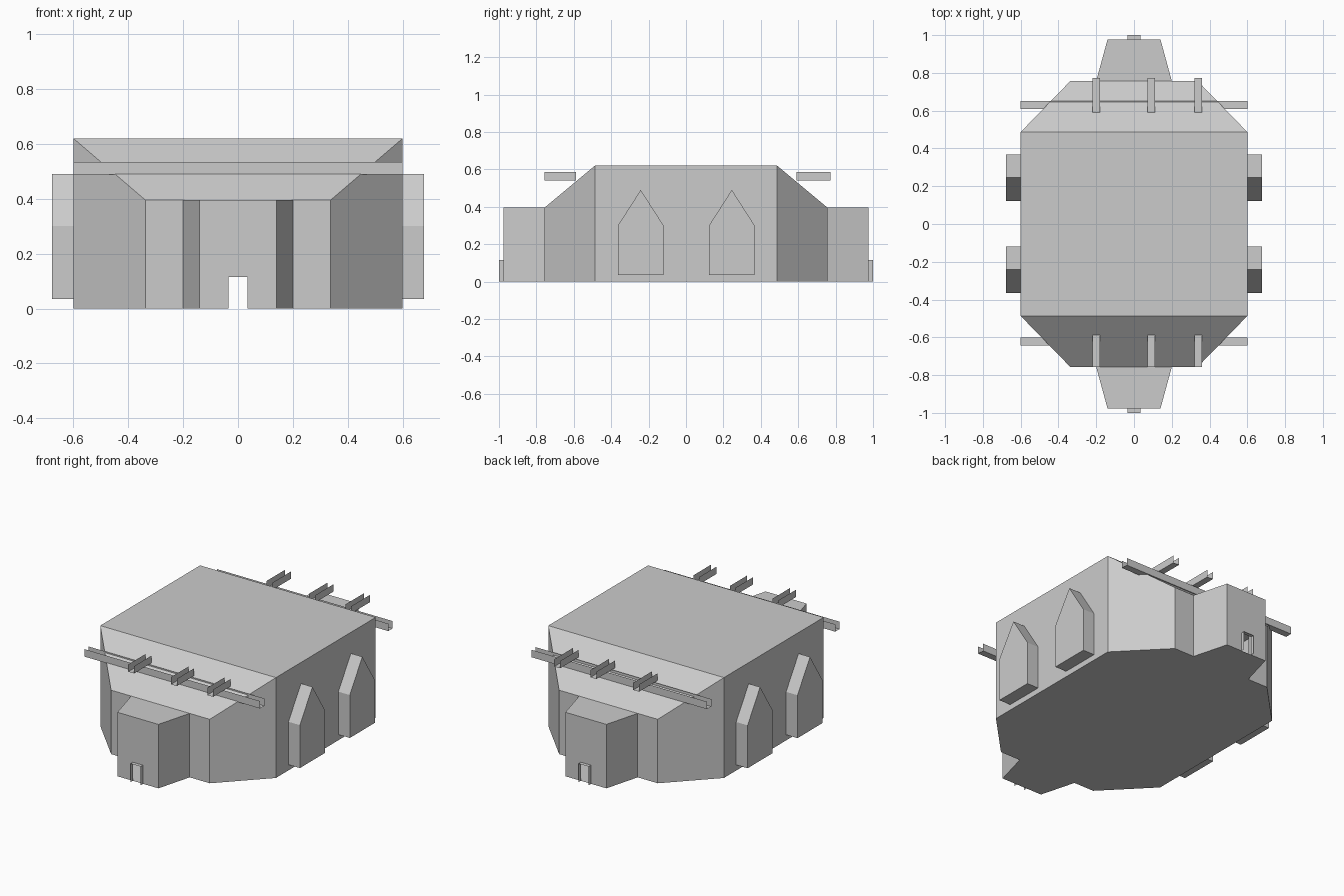
import bpy
import bmesh

cube = bpy.data.objects.get("Cube")
if cube:
    bpy.data.objects.remove(cube, do_unlink=True)

GREY = (0.6, 0.6, 0.6, 1.0)
grey = bpy.data.materials.new("plain grey")
grey.use_nodes = True
grey.diffuse_color = GREY
grey.node_tree.nodes["Principled BSDF"].inputs["Base Color"].default_value = GREY


def make_object(name, polygons, fix_normals=True):
    """Build one flat-shaded object from a list of polygons."""
    bm = bmesh.new()
    for poly in polygons:
        bm.faces.new([bm.verts.new(p) for p in poly])
    bmesh.ops.remove_doubles(bm, verts=bm.verts, dist=0.0001)
    if fix_normals:
        bmesh.ops.recalc_face_normals(bm, faces=bm.faces)
    mesh = bpy.data.meshes.new(name)
    bm.to_mesh(mesh)
    bm.free()
    mesh.materials.append(grey)
    obj = bpy.data.objects.new(name, mesh)
    bpy.context.collection.objects.link(obj)
    return obj


def strip(section, place):
    """Sweep an open section between two ends, leaving the ends open."""
    return [[place(a, 0), place(b, 0), place(b, 1), place(a, 1)]
            for a, b in zip(section, section[1:])]


# Main hall: wall outline of one quarter, with the wall height at each point
HALL_X, HALL_Y, ROOF = 0.6, 0.487, 0.62
END_X, END_Y, EAVE = 0.337, 0.757, 0.395
PORCH_X, PORCH_Y = 0.14, 0.977
DOOR_X, DOOR_Z = 0.035, 0.115
quarter = [(HALL_X, HALL_Y, ROOF), (END_X, END_Y, EAVE),
           (0.2, END_Y, EAVE), (PORCH_X, PORCH_Y, EAVE)]

faces = []
for sy in (-1, 1):
    for sx in (-1, 1):
        for (x1, y1, z1), (x2, y2, z2) in zip(quarter, quarter[1:]):
            faces.append([(sx * x1, sy * y1, 0), (sx * x2, sy * y2, 0),
                          (sx * x2, sy * y2, z2), (sx * x1, sy * y1, z1)])
    # Porch end wall, notched by the doorway
    half = [(DOOR_X, DOOR_Z), (DOOR_X, 0), (PORCH_X, 0), (PORCH_X, EAVE)]
    wall = half + [(-x, z) for x, z in reversed(half)]
    faces.append([(x, sy * PORCH_Y, z) for x, z in wall])
    # Porch roof and sloping roof
    faces.append([(s * x, sy * y, z) for s, pts in ((1, quarter[2:]), (-1, quarter[:1:-1]))
                  for x, y, z in pts])
    faces.append([(-HALL_X, sy * HALL_Y, ROOF), (HALL_X, sy * HALL_Y, ROOF),
                  (END_X, sy * END_Y, EAVE), (0.2, sy * END_Y, EAVE),
                  (-0.2, sy * END_Y, EAVE), (-END_X, sy * END_Y, EAVE)])

# Side walls, flat roof and floor
for sx in (-1, 1):
    faces.append([(sx * HALL_X, y, z) for y, z in
                  ((-HALL_Y, 0), (HALL_Y, 0), (HALL_Y, ROOF), (-HALL_Y, ROOF))])
rim = [(HALL_X, HALL_Y), (-HALL_X, HALL_Y), (-HALL_X, -HALL_Y), (HALL_X, -HALL_Y)]
faces.append([(x, y, ROOF) for x, y in rim])
edge = [(x, y) for x, y, z in quarter] + [(DOOR_X, PORCH_Y)]
right_side = [(x, -y) for x, y in reversed(edge)] + edge
floor = right_side + [(-x, y) for x, y in reversed(right_side)]
faces.append([(x, y, 0) for x, y in floor])
make_object("hall", faces)

# Gabled window bays on both sides
bay = [(-0.122, 0.035), (0.122, 0.035), (0.122, 0.3), (0, 0.49), (-0.122, 0.3)]
for side, sx in (("left", 1), ("right", -1)):
    for place_name, cy in (("front", -0.242), ("back", 0.245)):
        rings = [[(sx * x, cy + y, z) for y, z in bay] for x in (HALL_X, 0.678)]
        polys = list(rings)
        for i in range(len(bay)):
            j = (i + 1) % len(bay)
            polys.append([rings[0][i], rings[0][j], rings[1][j], rings[1][i]])
        make_object(f"window_bay_{side}_{place_name}", polys)


def trough(lo, hi, bottom, top):
    """Section of a channel that is open above."""
    return [(lo, top), (lo, bottom), (hi, bottom), (hi, top)]


# Channel beams at both ends, with short cross channels above them
for end, beam, bar in (("front", (-0.642, -0.6), (-0.757, -0.587)),
                       ("back", (0.61, 0.652), (0.59, 0.772))):
    make_object(f"{end}_beam", strip(trough(*beam, 0.488, 0.534),
                lambda p, t: ((-HALL_X, HALL_X)[t], p[0], p[1])))
    for i, cx in enumerate((-0.2, 0.092, 0.34)):
        make_object(f"{end}_cross_bar_{i + 1}",
                    strip(trough(cx - 0.02, cx + 0.02, 0.54, 0.585),
                          lambda p, t: (p[0], bar[t], p[1])))

# Door surrounds, open to the front and back
surround = [(-DOOR_X, 0), (-DOOR_X, DOOR_Z), (DOOR_X, DOOR_Z), (DOOR_X, 0)]
for end, sy in (("front", -1), ("back", 1)):
    make_object(f"{end}_door_surround", strip(surround,
                lambda p, t: (p[0], sy * (PORCH_Y, 1.0)[t], p[1])))
